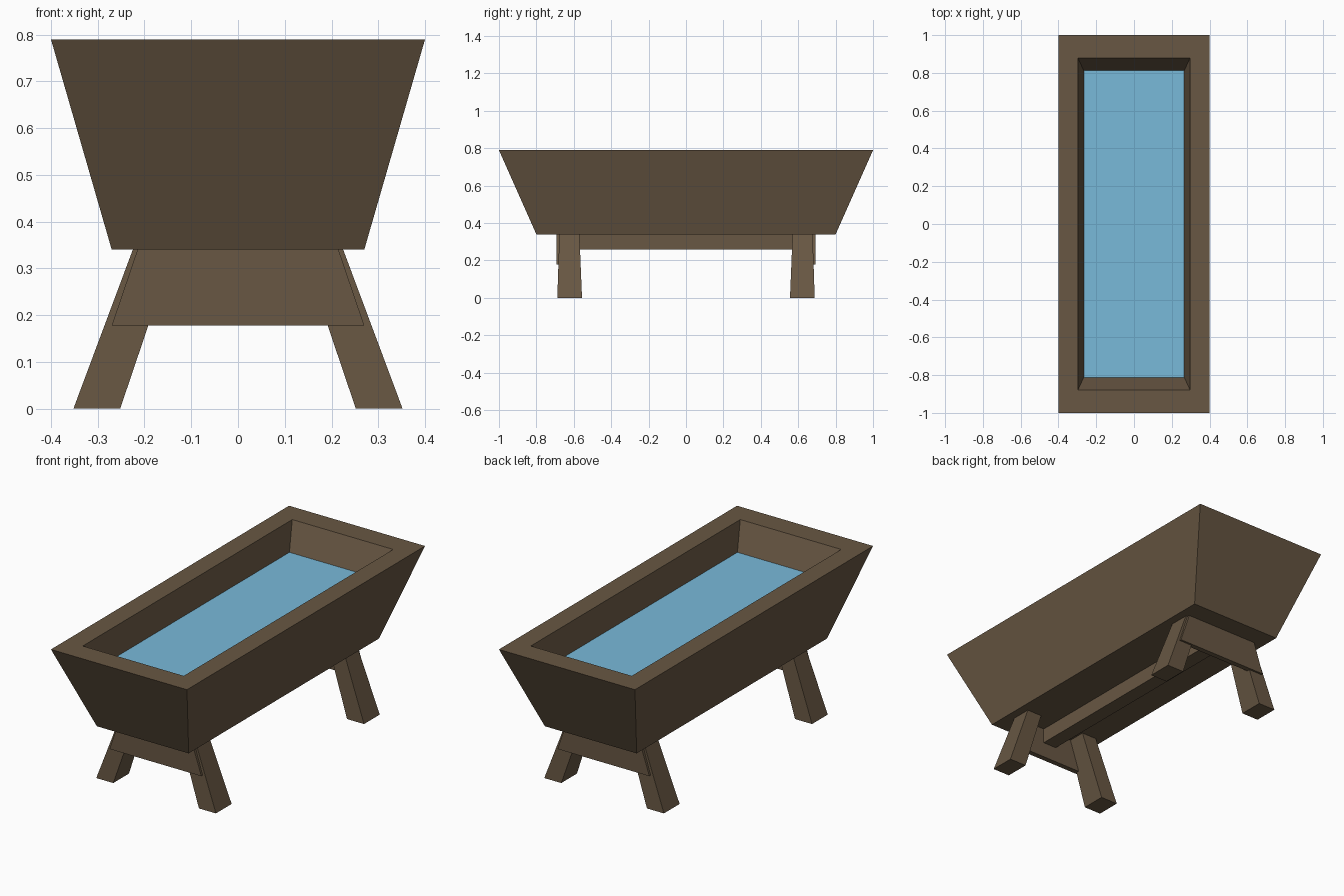
import bpy, bmesh

if "Cube" in bpy.data.objects:
    bpy.data.objects.remove(bpy.data.objects["Cube"])


def material(name, color):
    m = bpy.data.materials.new(name)
    m.diffuse_color = (*color, 1.0)
    m.use_nodes = True
    m.node_tree.nodes["Principled BSDF"].inputs["Base Color"].default_value = m.diffuse_color
    return m


wood = material("brown wood", (0.138, 0.095, 0.056))
blue = material("water blue", (0.19, 0.49, 0.70))


def rect(x0, x1, y0, y1, z):
    return [(x0, y0, z), (x1, y0, z), (x1, y1, z), (x0, y1, z)]


def loft(name, rings, mat):
    """Join rectangular rings in order and cap both ends."""
    bm = bmesh.new()
    loops = [[bm.verts.new(p) for p in ring] for ring in rings]
    for a, b in zip(loops, loops[1:]):
        for i in range(4):
            j = (i + 1) % 4
            bm.faces.new((a[i], a[j], b[j], b[i]))
    bm.faces.new(loops[0][::-1])
    if len(loops) > 1:
        bm.faces.new(loops[-1])
        bmesh.ops.recalc_face_normals(bm, faces=bm.faces)
    else:
        bmesh.ops.reverse_faces(bm, faces=bm.faces)
    me = bpy.data.meshes.new(name)
    bm.to_mesh(me)
    bm.free()
    me.materials.append(mat)
    ob = bpy.data.objects.new(name, me)
    bpy.context.collection.objects.link(ob)
    return ob


# Hollow trough: outer bottom, outer rim, inner rim, inner floor
loft("trough", [
    rect(-0.27, 0.27, -0.80, 0.80, 0.34),
    rect(-0.40, 0.40, -1.00, 1.00, 0.79),
    rect(-0.297, 0.297, -0.88, 0.88, 0.79),
    rect(-0.22, 0.22, -0.71, 0.71, 0.44),
], wood)

# Water surface
loft("water", [rect(-0.266, 0.266, -0.812, 0.812, 0.65)], blue)

# Lengthwise beam under the trough
loft("long_beam", [rect(-0.04, 0.04, -0.665, 0.665, z) for z in (0.26, 0.34)], wood)

for sy, end in ((-1, "front"), (1, "back")):
    # Tapered cross board tying each pair of legs
    ys = sorted((sy * 0.665, sy * 0.693))
    loft(end + "_cross_board", [
        rect(-0.27, 0.27, *ys, 0.178),
        rect(-0.215, 0.215, *ys, 0.34),
    ], wood)
    # Splayed legs
    for sx, side in ((-1, "left"), (1, "right")):
        foot_x = sorted((sx * 0.252, sx * 0.352))
        top_x = sorted((sx * 0.137, sx * 0.225))
        foot_y = sorted((sy * 0.556, sy * 0.688))
        top_y = sorted((sy * 0.57, sy * 0.677))
        loft(f"{end}_{side}_leg", [
            rect(*foot_x, *foot_y, 0.0),
            rect(*top_x, *top_y, 0.34),
        ], wood)
